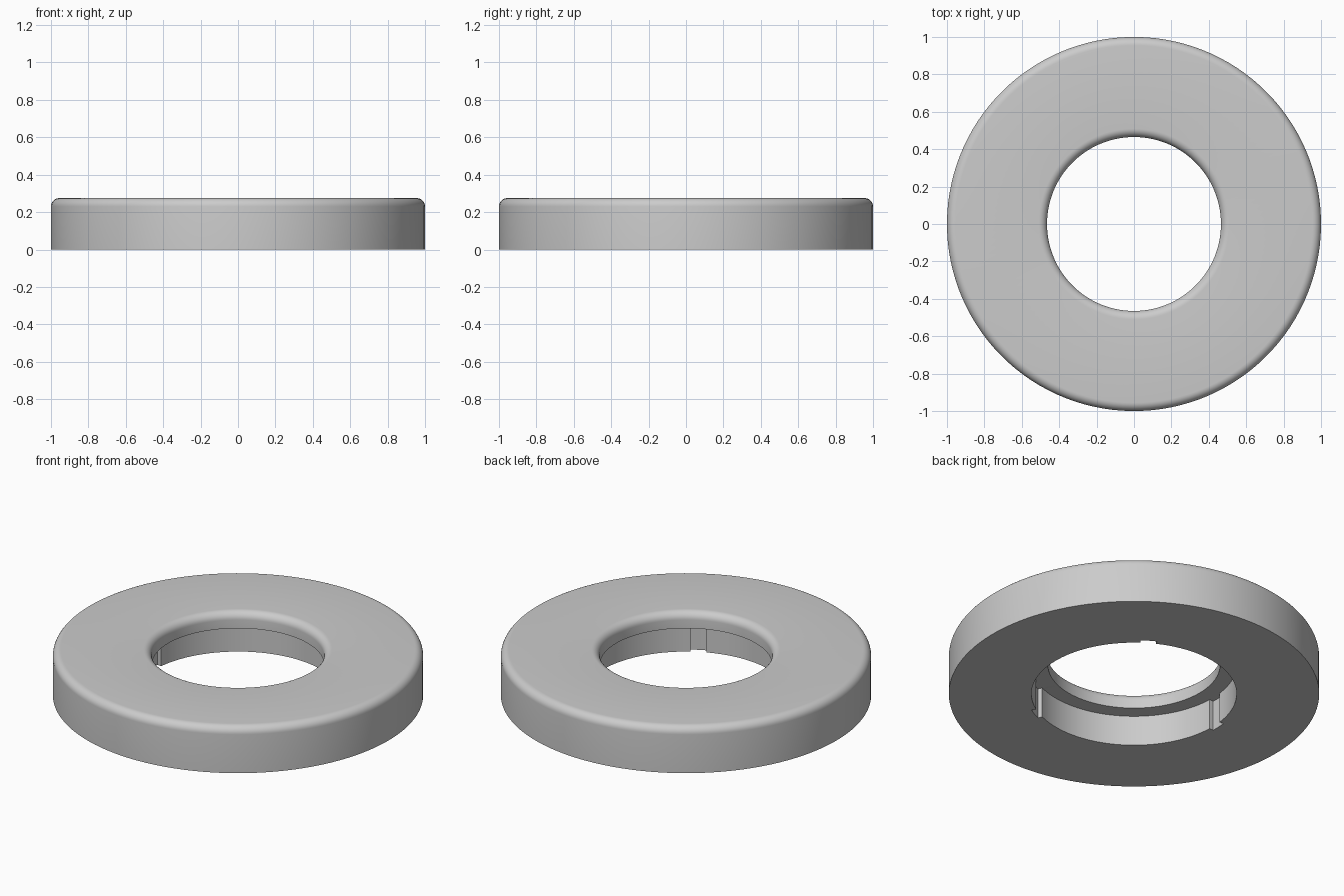
import bpy, bmesh
from math import sin, cos, pi, radians

cube = bpy.data.objects.get("Cube")
if cube:
    bpy.data.objects.remove(cube)

OUTER, HOLE, BORE, SLOT = 1.0, 0.465, 0.554, 0.58
TOP, LEDGE, ROUND = 0.275, 0.18, 0.045
SLOT_START = 58          # direction of the first slot, degrees
STEP, HALF_SLOT = 3, 4.5

# Material
grey = bpy.data.materials.new("plain grey")
grey.use_nodes = True
colour = (0.6, 0.6, 0.6, 1)
grey.diffuse_color = colour
grey.node_tree.nodes["Principled BSDF"].inputs["Base Color"].default_value = colour


def fillet(cx, start, end, steps=8):
    """Rounded top corner around the centre radius cx."""
    angles = [start + (end - start) * i / steps for i in range(steps + 1)]
    return [(cx + ROUND * cos(a), TOP - ROUND + ROUND * sin(a)) for a in angles]


def profile(bore):
    """Closed cross-section (radius, height) with the given lower bore."""
    return ([(bore, 0), (OUTER, 0)]
            + fillet(OUTER - ROUND, 0, pi / 2)
            + fillet(HOLE + ROUND, pi / 2, pi)
            + [(HOLE, LEDGE), (bore, LEDGE)])


# Columns around the ring: both bore sizes meet at each slot edge
columns = []
for slot in range(3):
    for i in range(120 // STEP):
        a = -HALF_SLOT + i * STEP
        angle = radians(SLOT_START + slot * 120 + a)
        if a == -HALF_SLOT:
            bores = [BORE, SLOT]
        elif a == HALF_SLOT:
            bores = [SLOT, BORE]
        else:
            bores = [SLOT if a < HALF_SLOT else BORE]
        columns += [(angle, b) for b in bores]

# Ring with rounded top edges, stepped bore and three slots
bm = bmesh.new()
rings = [[bm.verts.new((r * cos(a), r * sin(a), z)) for r, z in profile(b)]
         for a, b in columns]
count = len(rings[0])
for k, ring in enumerate(rings):
    nxt = rings[(k + 1) % len(rings)]
    for j in range(count):
        m = (j + 1) % count
        bm.faces.new((ring[j], nxt[j], nxt[m], ring[m]))
bmesh.ops.remove_doubles(bm, verts=bm.verts, dist=0.0001)
bmesh.ops.recalc_face_normals(bm, faces=bm.faces)
mesh = bpy.data.meshes.new("slotted_ring")
bm.to_mesh(mesh)
bm.free()
mesh.materials.append(grey)
ring_object = bpy.data.objects.new("slotted_ring", mesh)
bpy.context.collection.objects.link(ring_object)

# Smooth walls with crisp edges
bpy.ops.object.select_all(action='DESELECT')
ring_object.select_set(True)
bpy.context.view_layer.objects.active = ring_object
bpy.ops.object.shade_smooth_by_angle(angle=radians(30))
